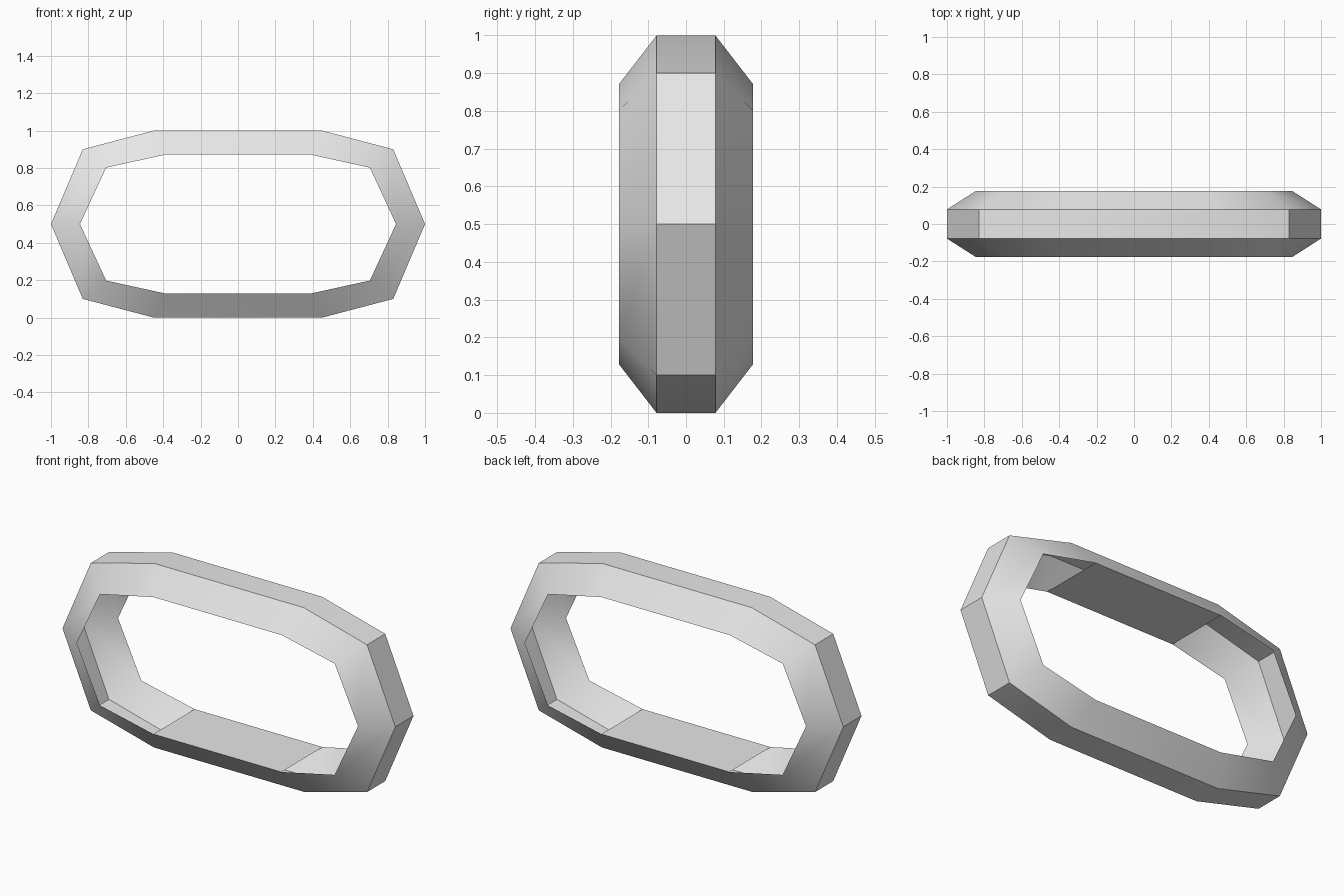
import bpy, bmesh, math

cube = bpy.data.objects.get("Cube")
if cube:
    bpy.data.objects.remove(cube, do_unlink=True)

mat = bpy.data.materials.new("light grey")
mat.use_nodes = True
grey = (0.8, 0.8, 0.8, 1)
mat.diffuse_color = grey
mat.node_tree.nodes["Principled BSDF"].inputs["Base Color"].default_value = grey

MID_Z = 0.5
OUTER = [(1.0, 0.0), (0.83, 0.4), (0.45, 0.5)]
INNER = [(0.845, 0.0), (0.705, 0.302), (0.385, 0.372)]


def full_loop(quarter):
    """Mirror a quarter outline into a closed ten-sided loop, counter-clockwise."""
    half = quarter + [(-x, z) for x, z in reversed(quarter)]
    return half + [(-x, -z) for x, z in half[1:-1]]


def add_ring(bm, outline, y):
    return [bm.verts.new((x, y, z + MID_Z)) for x, z in full_loop(outline)]


# Cross-section: bevel rim, outer band, bevel rim
bm = bmesh.new()
rings = [add_ring(bm, INNER, -0.177), add_ring(bm, OUTER, -0.078),
         add_ring(bm, OUTER, 0.078), add_ring(bm, INNER, 0.177)]
count = len(rings[0])
for a, b in zip(rings, rings[1:]):
    for i in range(count):
        j = (i + 1) % count
        bm.faces.new((a[i], a[j], b[j], b[i]))

# Inner plates close only the long straight top and bottom
front, back = rings[0], rings[-1]
for i in range(count):
    j = (i + 1) % count
    if abs(front[i].co.z - front[j].co.z) < 0.001:
        bm.faces.new((front[j], front[i], back[i], back[j]))

bm.normal_update()
mesh = bpy.data.meshes.new("ring_frame")
bm.to_mesh(mesh)
bm.free()
mesh.materials.append(mat)
frame = bpy.data.objects.new("ring_frame", mesh)
bpy.context.collection.objects.link(frame)

# Soft shading around the bevels, crisp band edges
bpy.ops.object.select_all(action="DESELECT")
frame.select_set(True)
bpy.context.view_layer.objects.active = frame
bpy.ops.object.shade_smooth_by_angle(angle=math.radians(40))
